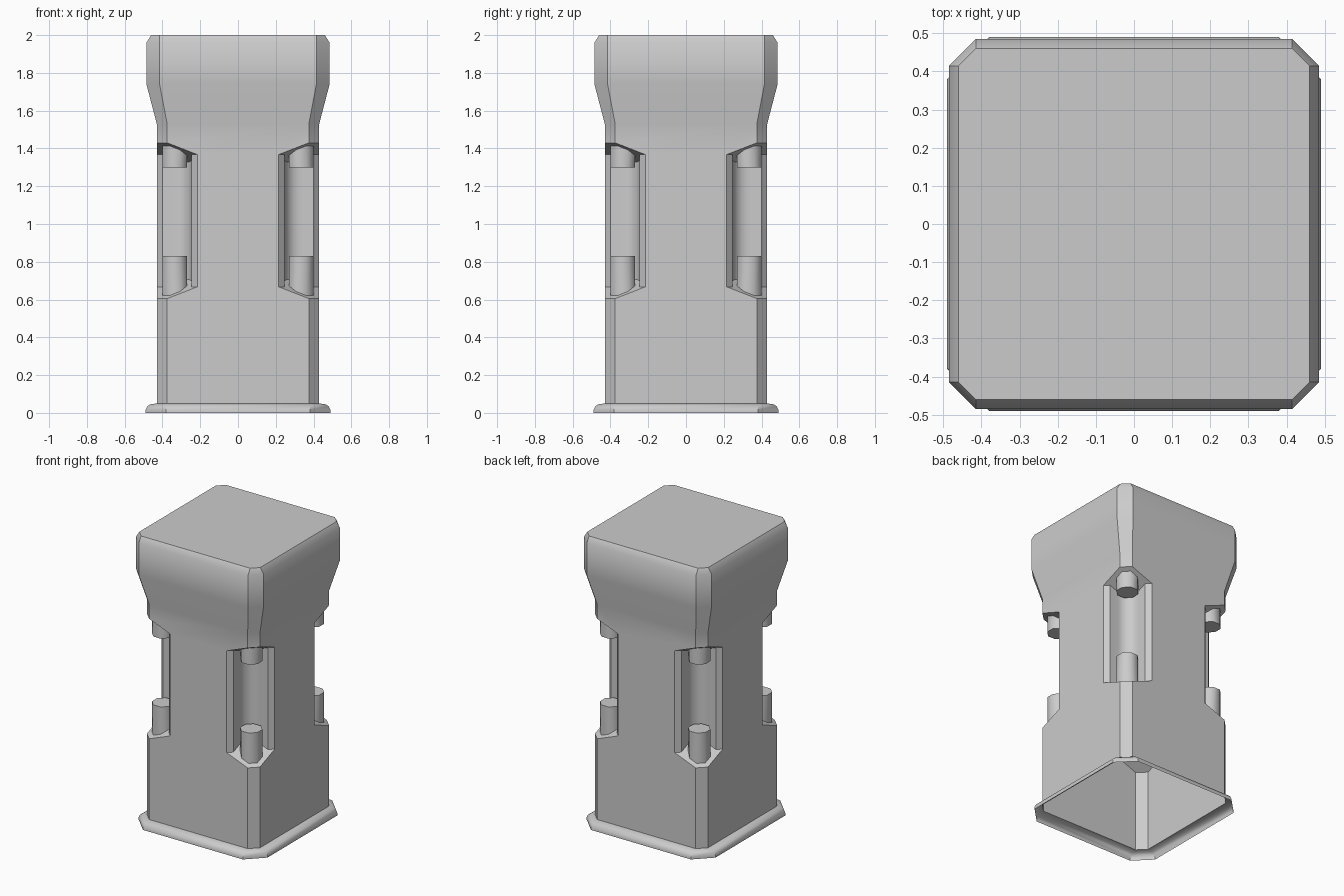
import bpy, bmesh, math
from mathutils import Matrix, Vector

cube = bpy.data.objects.get("Cube")
if cube:
    bpy.data.objects.remove(cube, do_unlink=True)

GREY = (0.6, 0.6, 0.6, 1)
mat = bpy.data.materials.new("light_grey")
mat.use_nodes = True
mat.diffuse_color = GREY
mat.node_tree.nodes["Principled BSDF"].inputs["Base Color"].default_value = GREY


def make_object(name, bm):
    bmesh.ops.recalc_face_normals(bm, faces=bm.faces)
    mesh = bpy.data.meshes.new(name)
    bm.to_mesh(mesh)
    bm.free()
    mesh.materials.append(mat)
    obj = bpy.data.objects.new(name, mesh)
    bpy.context.collection.objects.link(obj)
    return obj


def loft(bm, rings, bottom=True, top=True):
    """Skin a list of point rings, with optional end caps."""
    loops = [[bm.verts.new(p) for p in ring] for ring in rings]
    n = len(loops[0])
    for a, b in zip(loops, loops[1:]):
        for i in range(n):
            j = (i + 1) % n
            bm.faces.new((a[i], a[j], b[j], b[i]))
    if bottom:
        bm.faces.new(loops[0][::-1])
    if top:
        bm.faces.new(loops[-1])


def smooth(obj, degrees):
    bpy.ops.object.select_all(action='DESELECT')
    obj.select_set(True)
    bpy.context.view_layer.objects.active = obj
    bpy.ops.object.shade_smooth_by_angle(angle=math.radians(degrees))


def chamfered_square(half, flat, z):
    corners = [(half, -flat), (half, flat), (flat, half), (-flat, half)]
    return [(x, y, z) for x, y in corners + [(-x, -y) for x, y in corners]]


# Sloping niche floor and ceiling, set by position along the corner diagonal
def floor_z(x, y):
    return 0.605 + 0.39 * (0.805 - x - y)


def ceiling_z(x, y):
    return 2.035 - floor_z(x, y)


# Pillar: flared lip, shaft and wider head
profile = [(0.49, 0.38, 0), (0.49, 0.38, 0.015), (0.48, 0.38, 0.035),
           (0.465, 0.38, 0.045), (0.43, 0.375, 0.05), (0.43, 0.375, 1.53),
           (0.485, 0.415, 1.74), (0.485, 0.415, 1.96), (0.46, 0.415, 2)]
bm = bmesh.new()
loft(bm, [chamfered_square(*p) for p in profile])
pillar = make_object("pillar", bm)

# U-shaped channel with splayed mouth, cut into each corner
CENTRE, RADIUS = 0.335, 0.09
arc = [math.radians(180 + 90 * i / 8) for i in range(9)]
outline = [(0.48, 0.48), (0.165, 0.48), (0.245, 0.40)]
outline += [(CENTRE + RADIUS * math.cos(a), CENTRE + RADIUS * math.sin(a)) for a in arc]
outline += [(0.40, 0.245), (0.48, 0.165)]
bm = bmesh.new()
for k in range(4):
    turn = Matrix.Rotation(k * math.pi / 2, 3, 'Z')
    loft(bm, [[turn @ Vector((x, y, f(x, y))) for x, y in outline]
              for f in (floor_z, ceiling_z)])
cutter = make_object("niche_cutter", bm)
cutter.hide_render = True

mod = pillar.modifiers.new("niches", 'BOOLEAN')
mod.operation = 'DIFFERENCE'
mod.solver = 'EXACT'
mod.object = cutter
bpy.context.view_layer.objects.active = pillar
bpy.ops.object.modifier_apply(modifier=mod.name)
bpy.data.objects.remove(cutter, do_unlink=True)

# Open the underside
bm = bmesh.new()
bm.from_mesh(pillar.data)
base = [f for f in bm.faces if all(v.co.z < 0.001 for v in f.verts)]
bmesh.ops.delete(bm, geom=base, context='FACES')
for f in bm.faces:
    f.material_index = 0
bm.to_mesh(pillar.data)
bm.free()
smooth(pillar, 38)

# Octagonal pegs on the floor and ceiling of each niche
peg_radius = 0.066 / math.cos(math.pi / 8)
angles = [math.pi / 8 + i * math.pi / 4 for i in range(8)]
peg = [(CENTRE + peg_radius * math.cos(a), CENTRE + peg_radius * math.sin(a)) for a in angles]
for side, root, end in (("lower", floor_z, 0.83), ("upper", ceiling_z, 1.30)):
    bm = bmesh.new()
    for k in range(4):
        turn = Matrix.Rotation(k * math.pi / 2, 3, 'Z')
        loft(bm, [[turn @ Vector((x, y, root(x, y))) for x, y in peg],
                  [turn @ Vector((x, y, end)) for x, y in peg]], bottom=False)
    pegs = make_object(side + "_pegs", bm)
    # Open shells: point the end caps away from the root
    up = 1 if side == "lower" else -1
    bm = bmesh.new()
    bm.from_mesh(pegs.data)
    bm.normal_update()
    caps = [f for f in bm.faces if abs(f.normal.z) > 0.9]
    if caps and caps[0].normal.z * up < 0:
        bmesh.ops.reverse_faces(bm, faces=bm.faces)
    bm.to_mesh(pegs.data)
    bm.free()
    smooth(pegs, 50)
